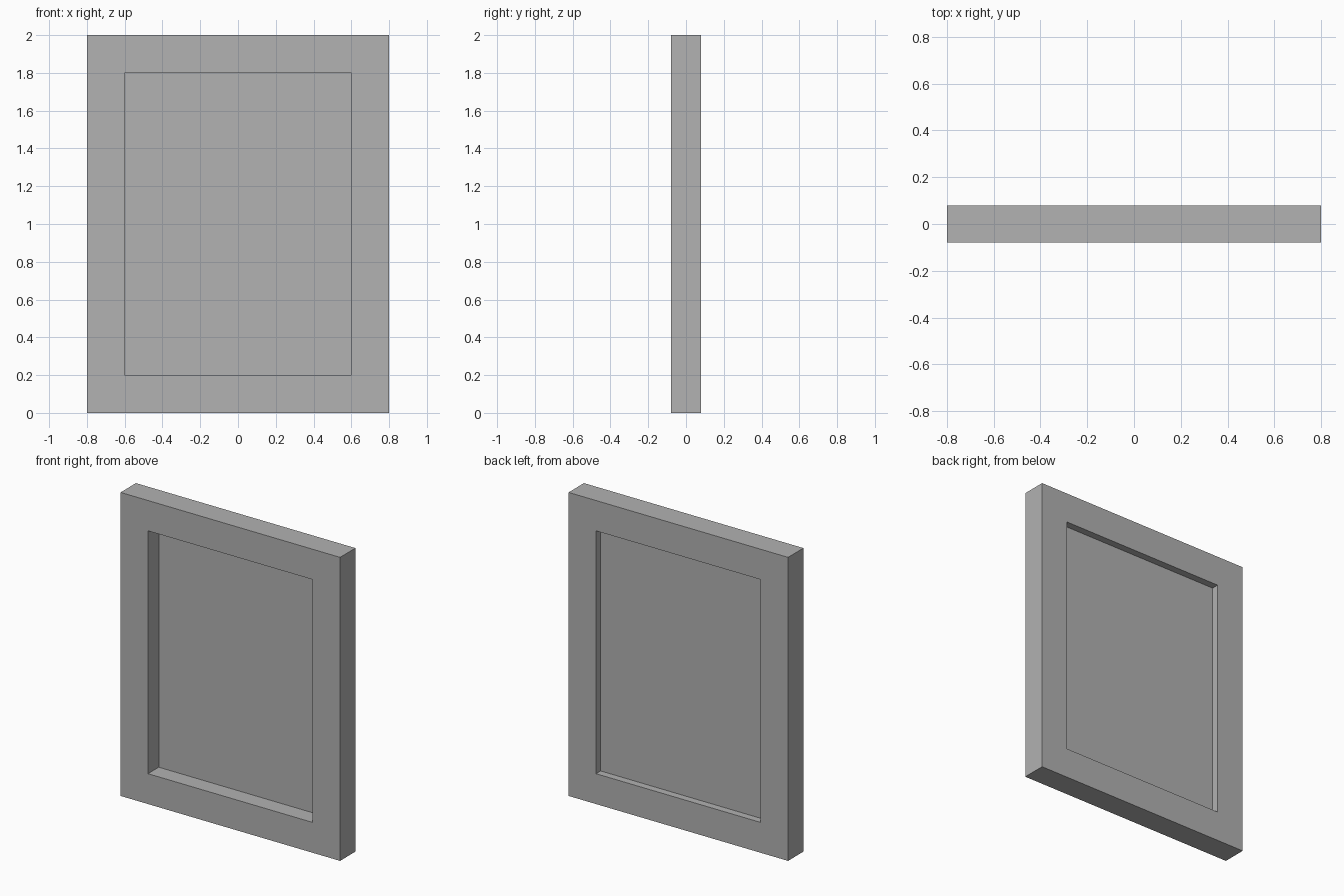
import bpy

if "Cube" in bpy.data.objects:
    bpy.data.objects.remove(bpy.data.objects["Cube"])

W, D, H = 0.8, 0.08, 2.0   # half width, half depth, height
B = 0.2                    # border width
PANEL_Y = 0.032            # panel sits nearer the back

grey = bpy.data.materials.new("plain grey")
grey.diffuse_color = (0.445, 0.445, 0.445, 1)
grey.use_nodes = True
grey.node_tree.nodes["Principled BSDF"].inputs["Base Color"].default_value = grey.diffuse_color


def make(name, verts, faces):
    me = bpy.data.meshes.new(name)
    me.from_pydata(verts, [], faces)
    me.materials.append(grey)
    ob = bpy.data.objects.new(name, me)
    bpy.context.collection.objects.link(ob)
    return ob


def rect(y, inset):
    x, lo, hi = W - inset, inset, H - inset
    return [(-x, y, lo), (x, y, lo), (x, y, hi), (-x, y, hi)]


# frame: four rectangle loops joined into a closed ring
loops = [rect(-D, 0), rect(-D, B), rect(D, B), rect(D, 0)]
verts = [v for loop in loops for v in loop]
faces = []
for k in range(4):
    a, b = 4 * k, 4 * ((k + 1) % 4)
    for i in range(4):
        j = (i + 1) % 4
        faces.append((a + i, a + j, b + j, b + i))
make("frame", verts, faces)

# thin recessed panel
make("panel", rect(PANEL_Y, B), [(0, 1, 2, 3)])
